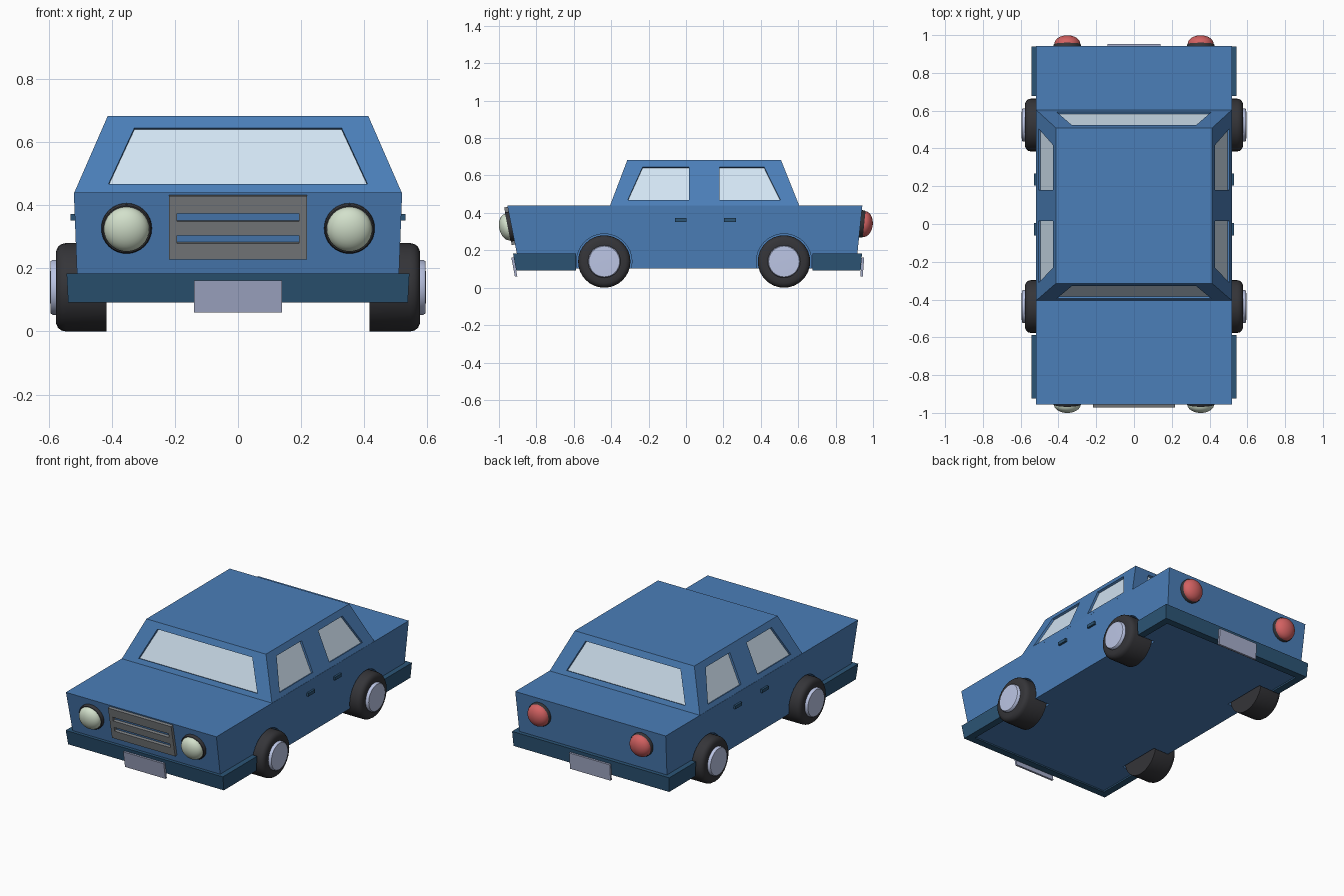
import bpy, bmesh
from math import radians, pi, cos, sin
from mathutils import Vector, Matrix

if "Cube" in bpy.data.objects:
    bpy.data.objects.remove(bpy.data.objects["Cube"])


def material(name, rgb):
    m = bpy.data.materials.new(name)
    m.diffuse_color = (*rgb, 1)
    m.use_nodes = True
    m.node_tree.nodes["Principled BSDF"].inputs["Base Color"].default_value = m.diffuse_color
    return m


BLUE = material("body_blue", (0.07, 0.21, 0.48))
DARK = material("trim_blue", (0.025, 0.09, 0.18))
GLASS = material("glass", (0.65, 0.78, 0.9))
GREY = material("grille_grey", (0.2, 0.21, 0.22))
RUBBER = material("rubber", (0.035, 0.035, 0.04))
HUB = material("hub", (0.5, 0.56, 0.78))
PLATE = material("plate", (0.38, 0.42, 0.6))
LENS = material("lens", (0.65, 0.75, 0.6))
RED = material("red_lens", (0.65, 0.12, 0.12))


def finish(name, bm, mat, smooth=False):
    bmesh.ops.recalc_face_normals(bm, faces=bm.faces)
    me = bpy.data.meshes.new(name)
    bm.to_mesh(me)
    bm.free()
    if smooth:
        me.shade_smooth()
        me.set_sharp_from_angle(angle=radians(40))
    if mat:
        me.materials.append(mat)
    ob = bpy.data.objects.new(name, me)
    bpy.context.collection.objects.link(ob)
    return ob


def loft(name, a, b, mat=None):
    """Solid between two outlines with the same number of points."""
    bm = bmesh.new()
    va, vb = [bm.verts.new(p) for p in a], [bm.verts.new(p) for p in b]
    bm.faces.new(va)
    bm.faces.new(vb)
    for i in range(len(va)):
        j = (i + 1) % len(va)
        bm.faces.new((va[i], va[j], vb[j], vb[i]))
    return finish(name, bm, mat)


def slab(name, pts, n, out, into, mat=None):
    """Flat outline thickened along n, from +out to -into."""
    pts = [Vector(p) for p in pts]
    return loft(name, [p + n * out for p in pts], [p - n * into for p in pts], mat)


def lathe(name, profile, origin, axis, mat=None, steps=32):
    """Turn (radius, offset) points around an axis."""
    bm = bmesh.new()
    vs = [bm.verts.new((r, 0, h)) for r, h in profile]
    edges = [bm.edges.new(e) for e in zip(vs, vs[1:])]
    bmesh.ops.spin(bm, geom=vs + edges, cent=(0, 0, 0), axis=(0, 0, 1),
                   angle=2 * pi, steps=steps)
    bmesh.ops.remove_doubles(bm, verts=bm.verts, dist=1e-5)
    rot = Vector(axis).to_track_quat('Z', 'Y').to_matrix().to_4x4()
    bmesh.ops.transform(bm, matrix=Matrix.Translation(origin) @ rot, verts=bm.verts)
    return finish(name, bm, mat, True)


def cut(target, cutter):
    mod = target.modifiers.new("cut", 'BOOLEAN')
    mod.operation, mod.solver, mod.object = 'DIFFERENCE', 'EXACT', cutter
    bpy.context.view_layer.objects.active = target
    bpy.ops.object.modifier_apply(modifier=mod.name)
    bpy.data.objects.remove(cutter)


def rect(x, y0, y1, z):
    return [(-x, y0, z), (x, y0, z), (x, y1, z), (-x, y1, z)]


# lower body and cabin
body = loft("body", rect(0.507, -0.888, 0.908, 0.102), rect(0.52, -0.956, 0.943, 0.44), BLUE)
cabin = loft("cabin", rect(0.52, -0.407, 0.606, 0.437), rect(0.413, -0.314, 0.508, 0.682), BLUE)

# windows: recess cut in the cabin with a pane set inside
def front_y(z): return -0.407 + (z - 0.44) * 0.39
def back_y(z): return 0.606 - (z - 0.44) * 0.405
def side_x(z): return 0.52 - (z - 0.44) * 0.442


ZB, ZT = 0.468, 0.645
windows = []
for name, fy, n in (("windshield", front_y, (0, -1, 0.39)), ("rear_window", back_y, (0, 1, 0.405))):
    windows.append((name, [(-0.41, fy(ZB), ZB), (0.41, fy(ZB), ZB),
                           (0.328, fy(ZT), ZT), (-0.328, fy(ZT), ZT)], n))
for s in (-1, 1):
    for name, ys in (("front_side_window", (-0.312, 0.015, 0.015, -0.232)),
                     ("rear_side_window", (0.18, 0.506, 0.418, 0.18))):
        windows.append((name, [(s * side_x(z), y, z) for y, z in zip(ys, (ZB, ZB, ZT, ZT))],
                        (s, 0, 0.442)))
for name, pts, n in windows:
    n = Vector(n).normalized()
    cut(cabin, slab("window_cutter", pts, n, 0.03, 0.02))
    slab(name, pts, n, -0.014, 0.025, GLASS)

# wheels, hubs and wheel arches
for s in (-1, 1):
    for label, y in (("front", -0.437), ("rear", 0.524)):
        o, ax = (0, y, 0.14), (s, 0, 0)
        cut(body, lathe("arch_cutter", [(0, 0.4), (0.148, 0.4), (0.148, 0.65), (0, 0.65)], o, ax))
        lathe(label + "_tyre", [(0, 0.417), (0.14, 0.417), (0.14, 0.545), (0.137, 0.559),
                                (0.129, 0.57), (0.115, 0.576), (0.088, 0.576), (0, 0.57)],
              o, ax, RUBBER)
        lathe(label + "_hub", [(0.087, 0.56), (0.087, 0.588), (0.082, 0.594), (0, 0.596)],
              o, ax, HUB)


# wrap-around bumpers
def wrap(y_out, y_end, z, x=0.543, t=0.045):
    d = t if y_end > y_out else -t
    return [(-x, y_out, z), (x, y_out, z), (x, y_end, z), (x - t, y_end, z),
            (x - t, y_out + d, z), (t - x, y_out + d, z), (t - x, y_end, z), (-x, y_end, z)]


loft("front_bumper", wrap(-0.925, -0.587, 0.184), wrap(-0.908, -0.587, 0.092, 0.538), DARK)
loft("rear_bumper", wrap(0.941, 0.677, 0.184), wrap(0.934, 0.677, 0.092, 0.538), DARK)

# plates
for name, yt, yb, n in (("front_plate", -0.921, -0.902, -1), ("rear_plate", 0.94, 0.932, 1)):
    slab(name, [(-0.14, yt, 0.162), (0.14, yt, 0.162), (0.14, yb, 0.06), (-0.14, yb, 0.06)],
         Vector((0, n, 0)), 0.013, 0.0, PLATE)


# nose and tail face positions at a height
def nose(z): return -0.956 + (0.44 - z) * 0.201
def tail(z): return 0.943 - (0.44 - z) * 0.104


NOSE, TAIL = Vector((0, -1, -0.201)).normalized(), Vector((0, 1, -0.104)).normalized()


# grille with two slots
def panel(x, z0, z1):
    return [(-x, nose(z0), z0), (x, nose(z0), z0), (x, nose(z1), z1), (-x, nose(z1), z1)]


grille = slab("grille", panel(0.218, 0.231, 0.432), NOSE, 0.018, 0.005, GREY)
for z in (0.283, 0.352):
    cut(grille, slab("slot_cutter", panel(0.193, z, z + 0.025), NOSE, 0.05, 0.05))

# lamps: dark rim with a domed lens
def dome(r, base, h):
    return [(r, -0.01), (r, base)] + [(r * cos(a), base + h * sin(a))
                                      for a in [pi / 16 * i for i in range(1, 8)]] + [(0, base + h)]


for s in (-1, 1):
    for name, y, z, n, r, mat in (("headlight", nose(0.328), 0.328, NOSE, 0.072, LENS),
                                  ("tail_light", tail(0.342), 0.342, TAIL, 0.069, RED)):
        o = (s * 0.353, y, z)
        rim = r + (0.008 if mat is LENS else 0.004)
        lathe(name + "_rim", [(rim, -0.01), (rim, 0.015), (rim - 0.004, 0.02), (0, 0.02)],
              o, n, RUBBER)
        lathe(name, dome(r, 0.02, 0.046), o, n, mat)

# door handles
for s in (-1, 1):
    for y in (-0.06, 0.203):
        slab("door_handle", [(s * 0.516, y, 0.352), (s * 0.516, y + 0.064, 0.352),
                             (s * 0.516, y + 0.064, 0.372), (s * 0.516, y, 0.372)],
             Vector((s, 0, 0)), 0.014, 0.01, DARK)
